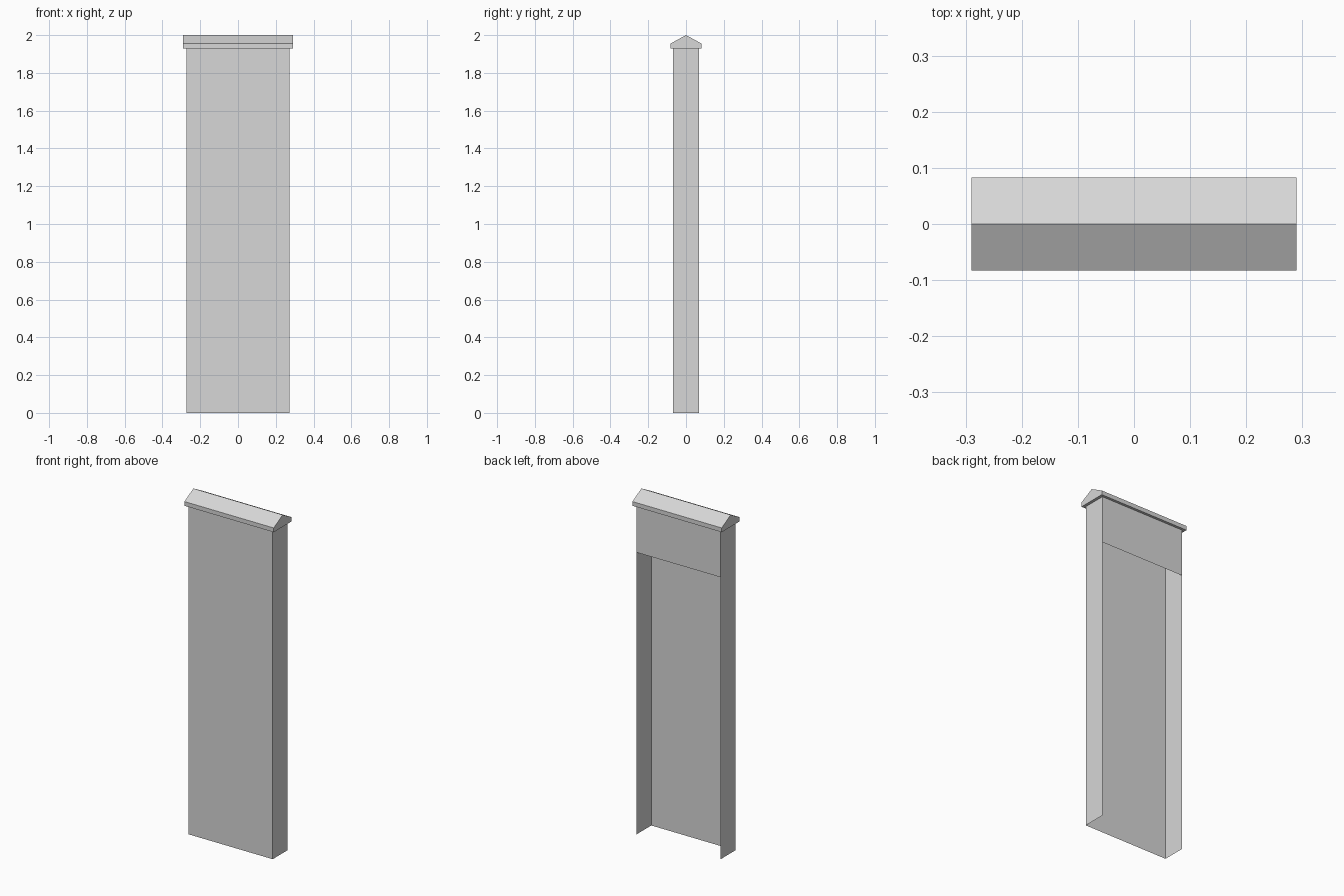
import bpy
import bmesh

if "Cube" in bpy.data.objects:
    bpy.data.objects.remove(bpy.data.objects["Cube"], do_unlink=True)

HALF_W, HALF_D, WALL_TOP = 0.273, 0.068, 1.93
CAP_W, CAP_D, EAVE_TOP, RIDGE = 0.29, 0.083, 1.955, 2.0
PANEL_BOTTOM = 1.655

grey = bpy.data.materials.new("plain grey")
grey.use_nodes = True
colour = (0.68, 0.68, 0.68, 1)
grey.diffuse_color = colour
grey.node_tree.nodes["Principled BSDF"].inputs["Base Color"].default_value = colour


def finish(name, bm):
    mesh = bpy.data.meshes.new(name)
    bm.to_mesh(mesh)
    bm.free()
    mesh.materials.append(grey)
    obj = bpy.data.objects.new(name, mesh)
    bpy.context.collection.objects.link(obj)
    return obj


def upright_sheet(name, start, end, low, high):
    """Thin vertical sheet between two plan points, facing right of its run."""
    bm = bmesh.new()
    corners = [(*start, low), (*end, low), (*end, high), (*start, high)]
    bm.faces.new([bm.verts.new(c) for c in corners])
    return finish(name, bm)


# Hollow body: front and sides run full height, the back only covers the top
front_right, front_left = (-HALF_W, -HALF_D), (HALF_W, -HALF_D)
back_right, back_left = (-HALF_W, HALF_D), (HALF_W, HALF_D)
upright_sheet("front_wall", front_right, front_left, 0, WALL_TOP)
upright_sheet("left_wall", front_left, back_left, 0, WALL_TOP)
upright_sheet("right_wall", back_right, front_right, 0, WALL_TOP)
upright_sheet("back_top_panel", back_left, back_right, PANEL_BOTTOM, WALL_TOP)

# Gabled cap: pentagon profile extruded along the width
profile = [(-CAP_D, WALL_TOP), (CAP_D, WALL_TOP), (CAP_D, EAVE_TOP),
           (0, RIDGE), (-CAP_D, EAVE_TOP)]
bm = bmesh.new()
end_face = bm.faces.new([bm.verts.new((-CAP_W, y, z)) for y, z in profile])
result = bmesh.ops.extrude_face_region(bm, geom=[end_face], use_keep_orig=True)
moved = [g for g in result["geom"] if isinstance(g, bmesh.types.BMVert)]
bmesh.ops.translate(bm, verts=moved, vec=(2 * CAP_W, 0, 0))
bmesh.ops.recalc_face_normals(bm, faces=bm.faces)
finish("gabled_cap", bm)
